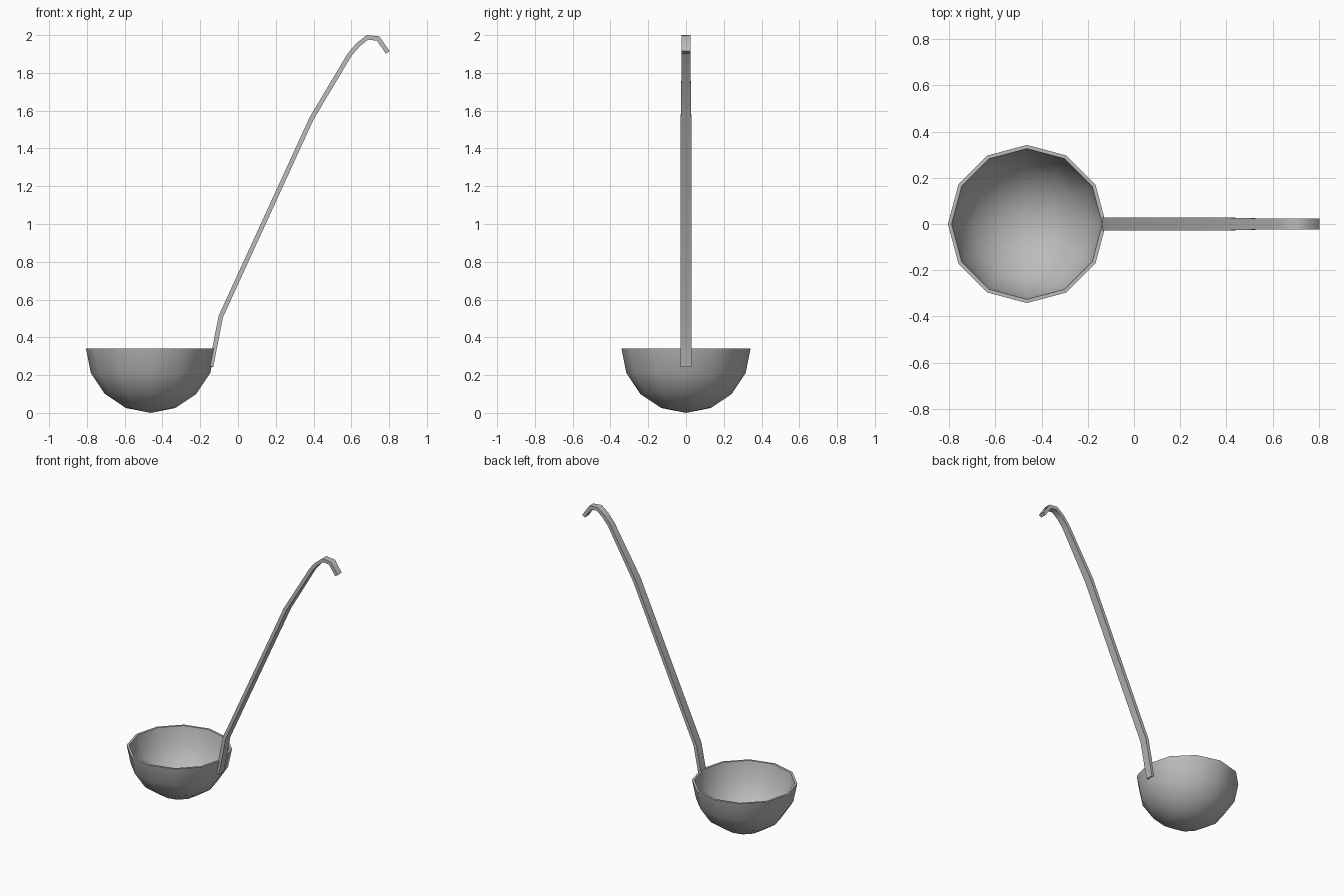
import bpy, bmesh, math
from mathutils import Vector

old = bpy.data.objects.get("Cube")
if old:
    bpy.data.objects.remove(old, do_unlink=True)

steel = bpy.data.materials.new("brushed steel")
steel.use_nodes = True
colour = (0.5, 0.5, 0.5, 1)
steel.diffuse_color = colour
steel.node_tree.nodes["Principled BSDF"].inputs["Base Color"].default_value = colour


def finish(name, bm, angle):
    bmesh.ops.recalc_face_normals(bm, faces=bm.faces)
    mesh = bpy.data.meshes.new(name)
    bm.to_mesh(mesh)
    bm.free()
    mesh.materials.append(steel)
    obj = bpy.data.objects.new(name, mesh)
    bpy.context.collection.objects.link(obj)
    bpy.ops.object.select_all(action='DESELECT')
    obj.select_set(True)
    bpy.context.view_layer.objects.active = obj
    bpy.ops.object.shade_smooth_by_angle(angle=math.radians(angle))
    return obj


# Bowl: two nested half spheres joined by a flat rim
SIDES, RINGS = 12, 4
RADIUS, WALL, CENTRE_X = 0.342, 0.016, -0.463
bm = bmesh.new()


def half_sphere(radius):
    loops = []
    for i in range(RINGS):
        a = math.pi / 2 * i / RINGS
        loops.append([bm.verts.new((
            CENTRE_X + radius * math.cos(a) * math.cos(math.tau * s / SIDES),
            radius * math.cos(a) * math.sin(math.tau * s / SIDES),
            RADIUS - radius * math.sin(a))) for s in range(SIDES)])
    pole = bm.verts.new((CENTRE_X, 0, RADIUS - radius))
    for s in range(SIDES):
        t = (s + 1) % SIDES
        for a, b in zip(loops, loops[1:]):
            bm.faces.new((a[s], a[t], b[t], b[s]))
        bm.faces.new((loops[-1][s], loops[-1][t], pole))
    return loops[0]


outer = half_sphere(RADIUS)
inner = half_sphere(RADIUS - WALL)
for s in range(SIDES):
    t = (s + 1) % SIDES
    bm.faces.new((outer[s], outer[t], inner[t], inner[s]))
finish("bowl", bm, 50)

# Handle: flat bar swept along a bent path (x, z, half width)
path = [(-0.143, 0.245, 0.028), (-0.091, 0.51, 0.028), (0.39, 1.56, 0.028),
        (0.59, 1.895, 0.023), (0.635, 1.948, 0.023), (0.685, 1.988, 0.023),
        (0.742, 1.982, 0.023), (0.793, 1.908, 0.023)]
THICK = 0.012
bm = bmesh.new()
sections = []
points = [Vector((x, 0, z)) for x, z, w in path]
for i, p in enumerate(points):
    before = (p - points[max(i - 1, 0)]).normalized()
    after = (points[min(i + 1, len(points) - 1)] - p).normalized()
    along = (before + after).normalized()
    mitre = along.dot(after if i == 0 else before)
    normal = Vector((along.z, 0, -along.x)) * THICK / mitre
    side = Vector((0, path[i][2], 0))
    sections.append([bm.verts.new(p + normal * n + side * s)
                     for n, s in ((1, 1), (1, -1), (-1, -1), (-1, 1))])
for a, b in zip(sections, sections[1:]):
    for k in range(4):
        j = (k + 1) % 4
        bm.faces.new((a[k], a[j], b[j], b[k]))
bm.faces.new(sections[0])
bm.faces.new(sections[-1])
finish("handle", bm, 50)
